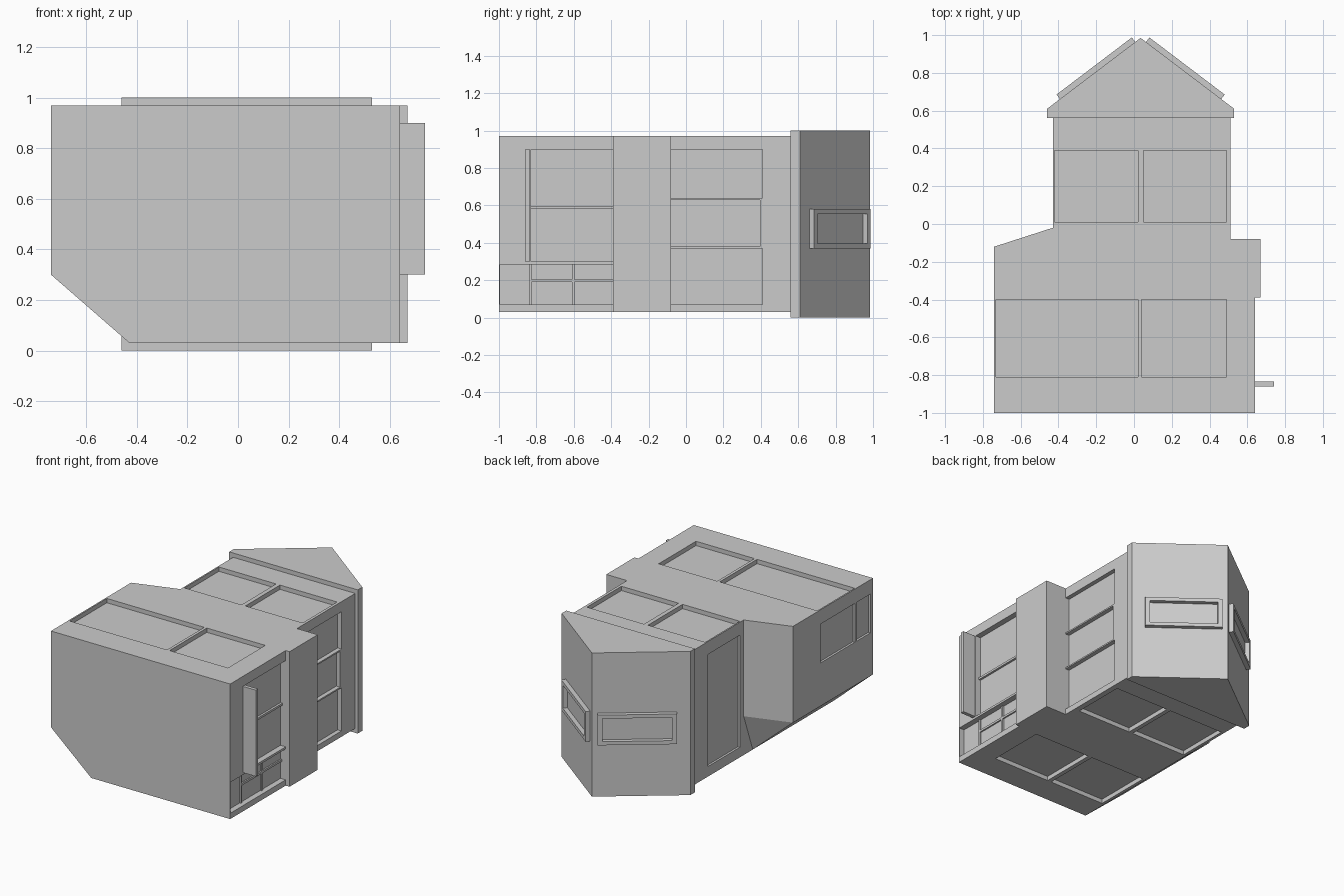
import bpy
import bmesh
from mathutils import Matrix, Vector

old = bpy.data.objects.get("Cube")
if old:
    bpy.data.objects.remove(old, do_unlink=True)

GREY = (0.6, 0.6, 0.6, 1)
mat = bpy.data.materials.new("plain grey")
mat.use_nodes = True
mat.diffuse_color = GREY
mat.node_tree.nodes["Principled BSDF"].inputs["Base Color"].default_value = GREY


def add_box(bm, x, y, z):
    """Box between the (low, high) limits on each axis."""
    size = Vector((x[1] - x[0], y[1] - y[0], z[1] - z[0]))
    mid = Vector((x[0] + x[1], y[0] + y[1], z[0] + z[1])) / 2
    bmesh.ops.create_cube(bm, size=1, matrix=Matrix.Translation(mid) @ Matrix.Diagonal(size).to_4x4())


def finish(name, bm):
    bmesh.ops.recalc_face_normals(bm, faces=bm.faces)
    mesh = bpy.data.meshes.new(name)
    bm.to_mesh(mesh)
    bm.free()
    mesh.materials.append(mat)
    obj = bpy.data.objects.new(name, mesh)
    bpy.context.collection.objects.link(obj)
    return obj


def boxes(name, *limits):
    bm = bmesh.new()
    for lim in limits:
        add_box(bm, *lim)
    return finish(name, bm)


def recess(obj, limits):
    """Cut shallow panels out of a body."""
    cutter = boxes("panel_cutter", *limits)
    cutter.hide_render = True
    mod = obj.modifiers.new("panels", "BOOLEAN")
    mod.operation = "DIFFERENCE"
    mod.solver = "EXACT"
    mod.object = cutter
    bpy.context.view_layer.update()
    cut = bpy.data.meshes.new_from_object(obj.evaluated_get(bpy.context.evaluated_depsgraph_get()))
    obj.modifiers.clear()
    obj.data = cut
    bpy.data.objects.remove(cutter, do_unlink=True)


LOW, HIGH = 0.03, 0.97
ROOF, FLOOR = (HIGH - 0.03, 1.1), (-0.1, LOW + 0.03)

# Front body with an overhanging, chamfered wing
bm = bmesh.new()
profile = [(-0.74, HIGH), (-0.74, 0.3), (-0.43, 0.08), (-0.43, LOW), (0.64, LOW), (0.64, HIGH)]
for y in (-1, -0.12):
    for x, z in profile:
        bm.verts.new((x, y, z))
for z in (0.3, HIGH):
    bm.verts.new((-0.43, -0.02, z))
hull_bottom = [v for v in bm.verts if v.co.z < 0.05 and v.co.x < 0]
bmesh.ops.convex_hull(bm, input=bm.verts[:])
bmesh.ops.dissolve_limit(bm, angle_limit=0.01, verts=bm.verts[:], edges=bm.edges[:])
front_body = finish("front_body", bm)

front_y = (-0.81, -0.4)
recess(front_body, [
    ((-0.73, 0.02), front_y, ROOF), ((0.04, 0.49), front_y, ROOF),
    ((-0.41, 0.02), front_y, FLOOR), ((0.05, 0.49), front_y, FLOOR),
    ((0.6, 0.8), (-0.83, -0.39), (0.3, 0.9)),
    ((0.6, 0.8), (-0.995, -0.39), (0.07, 0.285)),
    ((-0.8, -0.725), (-0.8, -0.42), (0.6, 0.87)),
    ((-0.8, -0.725), (-0.97, -0.82), (0.6, 0.87)),
])

# Rear body with roof, floor and side panels
rear_body = boxes("rear_body", ((-0.43, 0.51), (-0.12, 0.57), (LOW, HIGH)))
rear_y = (0.01, 0.39)
side = (0.48, 0.6)
recess(rear_body, [
    ((-0.42, 0.02), rear_y, ROOF), ((0.05, 0.49), rear_y, ROOF),
    ((-0.41, 0.02), rear_y, FLOOR), ((0.05, 0.47), rear_y, FLOOR),
    (side, (-0.08, 0.41), (0.64, 0.9)),
    (side, (-0.08, 0.395), (0.38, 0.63)),
    (side, (-0.08, 0.41), (0.07, 0.37)),
    ((-0.5, -0.415), (0.02, 0.37), (0.1, 0.88)),
])

# Projecting block, fin and glazing bars on the left side
boxes("side_block", ((0.48, 0.67), (-0.39, -0.08), (LOW, HIGH)))
boxes("side_fin", ((0.6, 0.74), (-0.86, -0.835), (0.3, 0.9)))
boxes("glazing_bars",
      ((0.59, 0.615), (-0.83, -0.39), (0.582, 0.597)),
      ((0.59, 0.61), (-0.83, -0.39), (0.19, 0.205)),
      ((0.59, 0.61), (-0.61, -0.595), (0.07, 0.285)),
      ((0.59, 0.61), (-0.84, -0.825), (0.07, 0.285)))

# Pointed rear end: a straight rim followed by two sloping walls
bm = bmesh.new()
outline = [(-0.46, 0.56), (0.53, 0.56), (0.53, 0.61), (0.035, 0.985), (-0.46, 0.61)]
face = bm.faces.new([bm.verts.new((x, y, 0)) for x, y in outline])
up = bmesh.ops.extrude_face_region(bm, geom=[face])["geom"]
bmesh.ops.translate(bm, vec=(0, 0, 1), verts=[v for v in up if isinstance(v, bmesh.types.BMVert)])
finish("pointed_end", bm)

# Window frames standing out from both sloping walls
for name, corner in (("left_frame", outline[2]), ("right_frame", outline[4])):
    start, tip = Vector((*corner, 0)), Vector((*outline[3], 0))
    along = (tip - start).normalized()
    out = along.cross(Vector((0, 0, 1)))
    if out.y < 0:
        out = -out
    centre = start.lerp(tip, 0.54) + Vector((0, 0, 0.475))
    bm = bmesh.new()
    depth = (-0.02, 0.03)
    for s in (-1, 1):
        add_box(bm, (-0.25, 0.25), depth, sorted((s * 0.105, s * 0.08)))
        add_box(bm, sorted((s * 0.25, s * 0.22)), depth, (-0.08, 0.08))
    basis = Matrix((along, out, Vector((0, 0, 1)))).transposed().to_4x4()
    bm.transform(Matrix.Translation(centre) @ basis)
    finish(name, bm)
